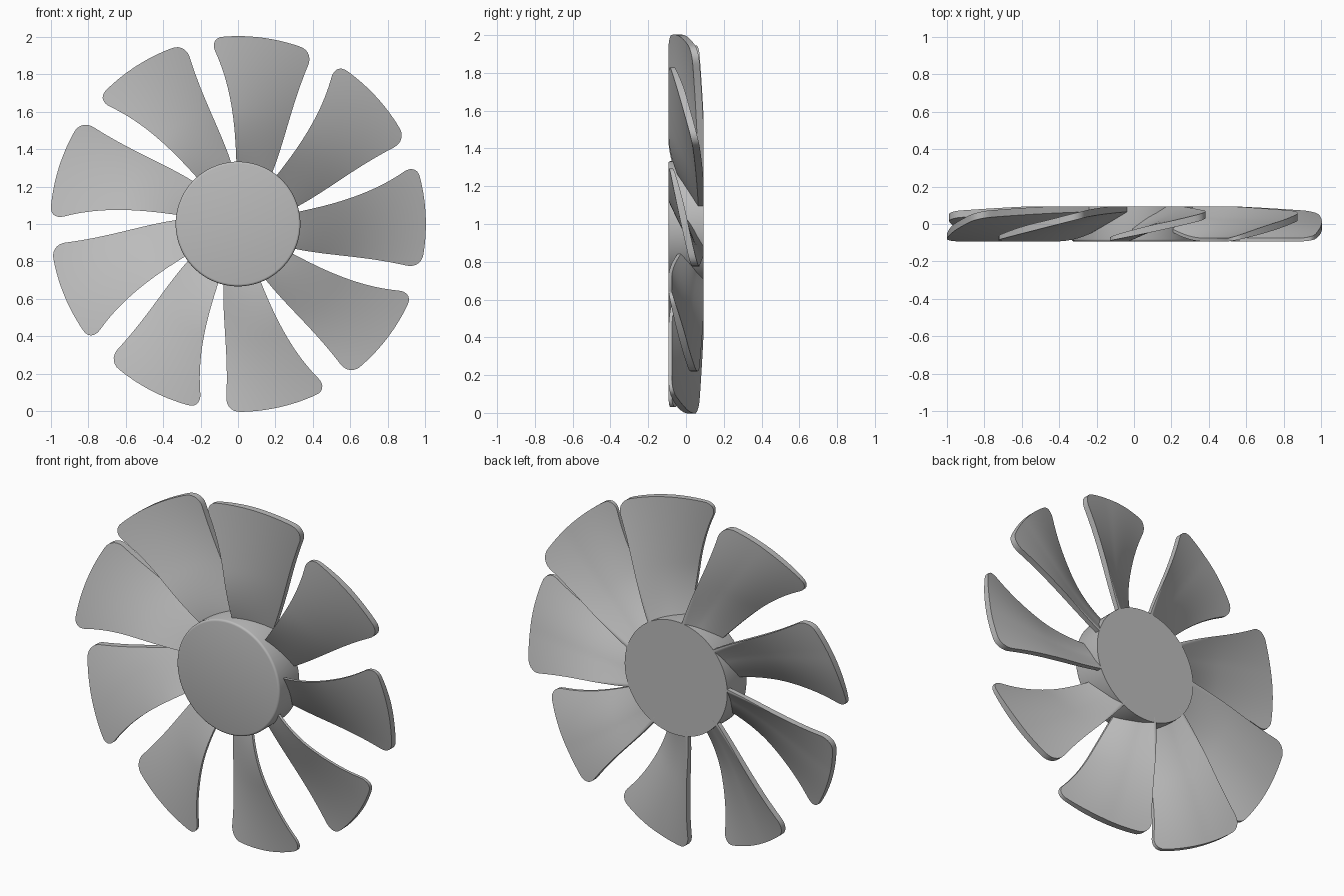
import bpy, bmesh, math
from mathutils import Matrix

cube = bpy.data.objects.get("Cube")
if cube:
    bpy.data.objects.remove(cube, do_unlink=True)

BLADES, HUB_R, HALF, AXIS_Z = 9, 0.333, 0.093, 1.0
ROOT_R, TIP_R, CORNER = 0.3, 1.003, 0.075

grey = bpy.data.materials.new("plain grey")
grey.use_nodes = True
colour = (0.5, 0.5, 0.5, 1)
grey.diffuse_color = colour
grey.node_tree.nodes["Principled BSDF"].inputs["Base Color"].default_value = colour


def finish(name, bm):
    """Turn a bmesh into a smooth shaded object with sharp edges kept."""
    bmesh.ops.recalc_face_normals(bm, faces=bm.faces)
    mesh = bpy.data.meshes.new(name)
    bm.to_mesh(mesh)
    bm.free()
    mesh.materials.append(grey)
    obj = bpy.data.objects.new(name, mesh)
    bpy.context.collection.objects.link(obj)
    bpy.ops.object.select_all(action='DESELECT')
    obj.select_set(True)
    bpy.context.view_layer.objects.active = obj
    bpy.ops.object.shade_smooth_by_angle(angle=math.radians(35))
    return obj


def tip_radius(u):
    """Outer radius across the blade, with rounded corners."""
    d = min(u, 1 - u) * 0.58
    if d >= CORNER:
        return TIP_R
    return TIP_R - CORNER + math.sqrt(CORNER ** 2 - (CORNER - d) ** 2)


def blade_point(u, r, back):
    """u runs from the leading edge (front) to the trailing edge (back)."""
    t = (r - ROOT_R) / (TIP_R - ROOT_R)
    lead = -1.5 - 7.5 * t ** 2
    trail = 23.8 + 11 * max(0, 1 - t) ** 2.5
    a = math.radians(lead + (trail - lead) * u)
    y_lead = -HALF + 0.06 * max(0, 1 - t / 0.45) ** 2
    y_trail = 0.065 - 0.035 * t ** 1.5
    y = y_lead + (y_trail - y_lead) * (0.85 * u + 0.15 * u * u)
    if back:
        y = min(HALF, y + 0.018 + 0.02 * math.sin(math.pi * min(u, 0.6)))
    return r * math.sin(a), y, r * math.cos(a)


# Blade: front and back skins joined around the rim
ACROSS, ALONG = 28, 22
bm = bmesh.new()
skins = []
for back in (False, True):
    grid = []
    for i in range(ACROSS + 1):
        u = 0.5 - 0.5 * math.cos(math.pi * i / ACROSS)
        reach = tip_radius(u) - ROOT_R
        grid.append([bm.verts.new(blade_point(u, ROOT_R + reach * j / ALONG, back))
                     for j in range(ALONG + 1)])
    skins.append(grid)
    for i in range(ACROSS):
        for j in range(ALONG):
            bm.faces.new((grid[i][j], grid[i + 1][j], grid[i + 1][j + 1], grid[i][j + 1]))
rim = [(i, 0) for i in range(ACROSS)] + [(ACROSS, j) for j in range(ALONG)]
rim += [(i, ALONG) for i in range(ACROSS, 0, -1)] + [(0, j) for j in range(ALONG, 0, -1)]
for (a, b), (c, d) in zip(rim, rim[1:] + rim[:1]):
    bm.faces.new((skins[0][a][b], skins[0][c][d], skins[1][c][d], skins[1][a][b]))
first = finish("blade_1", bm)
first.location.z = AXIS_Z

# Remaining blades share the same mesh, turned around the axle
for k in range(1, BLADES):
    blade = bpy.data.objects.new(f"blade_{k + 1}", first.data)
    blade.location.z = AXIS_Z
    blade.rotation_euler.y = math.tau * k / BLADES
    bpy.context.collection.objects.link(blade)

# Hub: a solid drum with a softened front rim
bm = bmesh.new()
bmesh.ops.create_cone(bm, cap_ends=True, segments=96, radius1=HUB_R, radius2=HUB_R,
                      depth=2 * HALF, matrix=Matrix.Rotation(math.pi / 2, 4, 'X'))
front = [e for e in bm.edges if all(v.co.y < -HALF + 0.001 for v in e.verts)]
bmesh.ops.bevel(bm, geom=front, offset=0.012, segments=3, profile=0.5, affect='EDGES')
hub = finish("hub", bm)
hub.location.z = AXIS_Z
